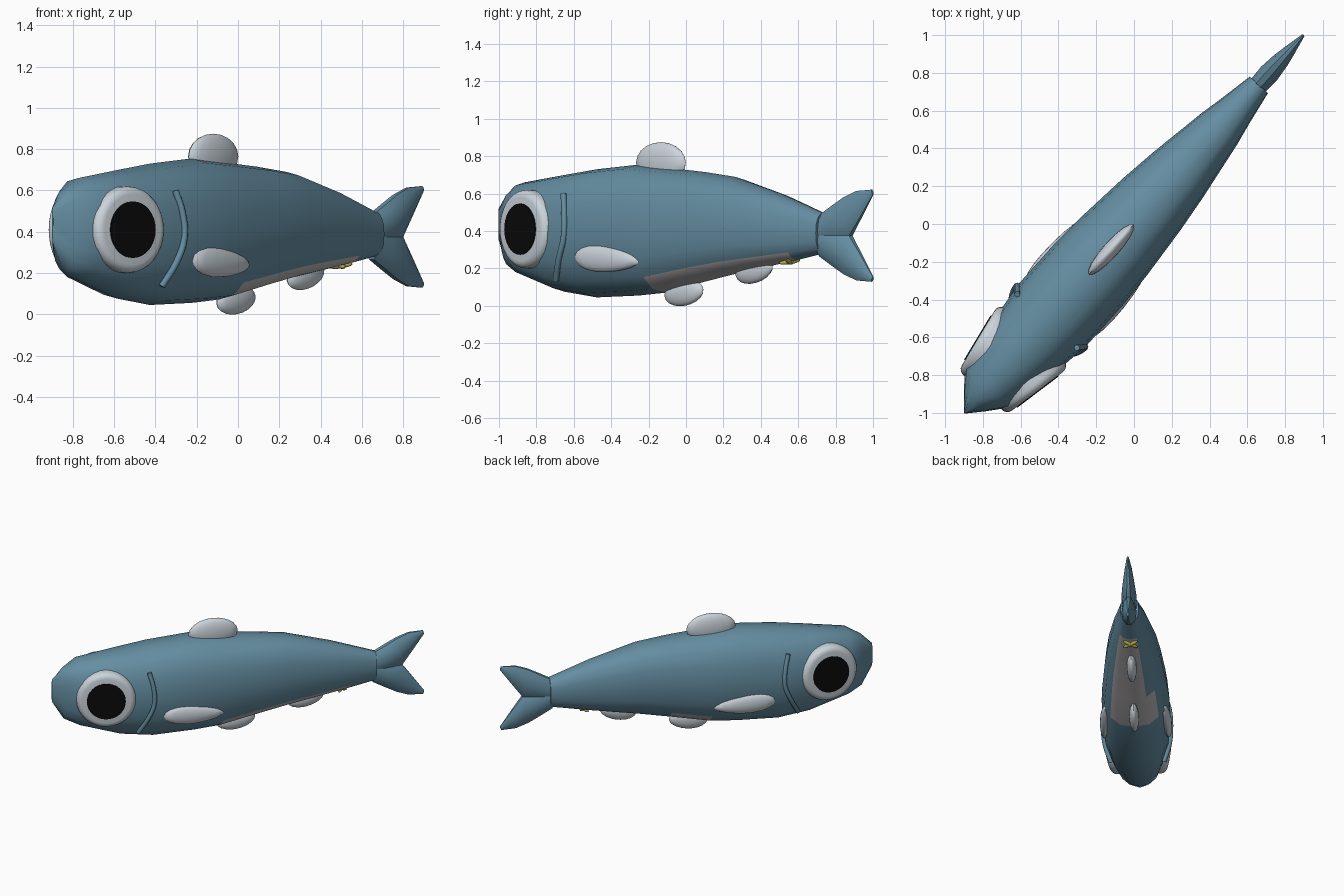
import bpy, bmesh, math
from mathutils import Matrix, Vector

if "Cube" in bpy.data.objects:
    bpy.data.objects.remove(bpy.data.objects["Cube"])

# The fish is built along +x (nose at -x) and then turned to its diagonal heading
HEADING = Matrix.Rotation(math.radians(48.1), 4, 'Z')


def material(name, r, g, b):
    m = bpy.data.materials.new(name)
    m.use_nodes = True
    m.diffuse_color = (r, g, b, 1)
    node = next(n for n in m.node_tree.nodes if n.type == 'BSDF_PRINCIPLED')
    node.inputs["Base Color"].default_value = (r, g, b, 1)
    node.inputs["Roughness"].default_value = 0.6
    return m


BLUE = material("steel_blue", 0.13, 0.27, 0.36)
PALE = material("pale_grey", 0.60, 0.66, 0.71)
BELLY = material("belly_grey", 0.48, 0.46, 0.46)
BLACK = material("black", 0.003, 0.003, 0.003)
YELLOW = material("mustard", 0.50, 0.42, 0.08)


def finish(name, bm, mats, local=Matrix()):
    bmesh.ops.recalc_face_normals(bm, faces=bm.faces)
    mesh = bpy.data.meshes.new(name)
    bm.to_mesh(mesh)
    bm.free()
    for m in mats:
        mesh.materials.append(m)
    ob = bpy.data.objects.new(name, mesh)
    bpy.context.collection.objects.link(ob)
    ob.matrix_world = HEADING @ local
    bpy.ops.object.select_all(action='DESELECT')
    ob.select_set(True)
    bpy.context.view_layer.objects.active = ob
    bpy.ops.object.shade_smooth_by_angle(angle=math.radians(48))
    return ob


def loft(sections, sides, power):
    """Skin rounded sections: (low x, low z, high x, high z, half width)."""
    bm = bmesh.new()
    rings = []
    for x0, z0, x1, z1, w in sections:
        ring = []
        for j in range(sides):
            a = 2 * math.pi * j / sides
            c, s = [math.copysign(abs(v) ** (2 / power), v)
                    for v in (math.cos(a), math.sin(a))]
            k = (s + 1) / 2
            ring.append(bm.verts.new((x0 + (x1 - x0) * k, w * c, z0 + (z1 - z0) * k)))
        rings.append(ring)
    for a, b in zip(rings, rings[1:]):
        for j in range(sides):
            n = (j + 1) % sides
            bm.faces.new((a[j], a[n], b[n], b[j]))
    bm.faces.new(rings[0])
    bm.faces.new(rings[-1])
    return bm


def blob(name, mat, loc, radii, pitch=0, yaw=0, taper=0):
    """Flattened ellipsoid, optionally thinner towards the tail."""
    bm = bmesh.new()
    bmesh.ops.create_uvsphere(bm, u_segments=16, v_segments=10, radius=1)
    for v in bm.verts:
        v.co.z *= 1 - taper * v.co.x
        v.co = Vector(c * r for c, r in zip(v.co, radii))
    local = (Matrix.Translation(loc) @ Matrix.Rotation(math.radians(yaw), 4, 'Z')
             @ Matrix.Rotation(math.radians(pitch), 4, 'Y'))
    return finish(name, bm, [mat], local)


def disc(name, mat, centre, normal, radius, depth, bevel=0):
    bm = bmesh.new()
    bmesh.ops.create_cone(bm, cap_ends=True, segments=32, radius1=radius,
                          radius2=radius, depth=depth)
    if bevel:
        rim = [e for e in bm.edges if all(v.co.z > 0 for v in e.verts)]
        bmesh.ops.bevel(bm, geom=rim, offset=bevel, segments=4, profile=0.5,
                        affect='EDGES')
    turn = normal.to_track_quat('Z', 'Y').to_matrix().to_4x4()
    return finish(name, bm, [mat], Matrix.Translation(centre) @ turn)


# Body: (x, bottom, top, half width)
body = [(-1.345, .35, .52, .004), (-1.26, .21, .605, .08), (-1.16, .165, .66, .16),
        (-.87, .075, .70, .215), (-.64, .045, .73, .243), (-.34, .055, .755, .243),
        (-.15, .07, .74, .232), (.14, .13, .715, .205), (.35, .17, .69, .178),
        (.68, .225, .60, .125), (.8, .245, .56, .10), (.99, .28, .495, .065)]
bm = loft([(x, lo, x, hi, w) for x, lo, hi, w in body], 16, 2.4)
bmesh.ops.recalc_face_normals(bm, faces=bm.faces)
for f in bm.faces:  # pale belly patch, drifting towards the right side
    c = f.calc_center_median()
    if -.15 < c.x < .8 and f.normal.z < -.55 and c.y < .14 - .15 * c.x:
        f.material_index = 1
finish("body", bm, [BLUE, BELLY])

# Forked tail: the lower lobe mirrors the upper one
lobe = [(.95, .29, .97, .49, .05), (1.08, .34, 1.06, .54, .055),
        (1.185, .37, 1.14, .585, .045), (1.25, .46, 1.23, .618, .03),
        (1.345, .595, 1.335, .622, .008)]
for name, up in (("upper_tail_lobe", True), ("lower_tail_lobe", False)):
    secs = lobe if up else [(a, .75 - b, c, .75 - d, w) for a, b, c, d, w in lobe]
    finish(name, loft(secs, 10, 2), [BLUE])

# Fins along the middle
blob("dorsal_fin", PALE, (-.18, 0, .765), (.178, .042, .11))
blob("front_ventral_fin", PALE, (-.015, 0, .07), (.14, .035, .07), pitch=-8)
blob("rear_ventral_fin", PALE, (.49, 0, .19), (.135, .035, .068), pitch=-13)

# Small crossed mark under the tail
for name, yaw in (("vent_mark_a", 60), ("vent_mark_b", -60)):
    blob(name, YELLOW, (.745, 0, .236), (.06, .016, .014), pitch=-8, yaw=yaw)

# Paired parts
gill_path = [(-.69, .212, .60), (-.664, .235, .49), (-.66, .243, .37),
             (-.706, .232, .25), (-.765, .19, .135)]
for label, side in (("left", 1), ("right", -1)):
    # Eye and pupil, turned slightly towards the nose
    tilt = math.radians(11)
    out = Vector((-math.sin(tilt), side * math.cos(tilt), 0))
    face = Vector((-1.0, side * .211, .41))
    disc(label + "_eye", PALE, face - out * .05, out, .21, .10, .04)
    disc(label + "_pupil", BLACK, face + out * .001, out, .137, .008)

    blob(label + "_pectoral_fin", PALE, (-.37, side * .222, .25),
         (.22, .034, .07), pitch=3, yaw=-side * 3, taper=.25)

    # Gill ridge
    curve = bpy.data.curves.new(label + "_gill", 'CURVE')
    curve.dimensions = '3D'
    curve.bevel_depth = .016
    curve.bevel_resolution = 2
    curve.use_fill_caps = True
    curve.resolution_u = 4
    spline = curve.splines.new('BEZIER')
    spline.bezier_points.add(len(gill_path) - 1)
    for p, (x, y, z) in zip(spline.bezier_points, gill_path):
        p.co = (x, side * y, z)
        p.handle_left_type = p.handle_right_type = 'AUTO'
    curve.materials.append(BLUE)
    gill = bpy.data.objects.new(label + "_gill", curve)
    bpy.context.collection.objects.link(gill)
    gill.matrix_world = HEADING
